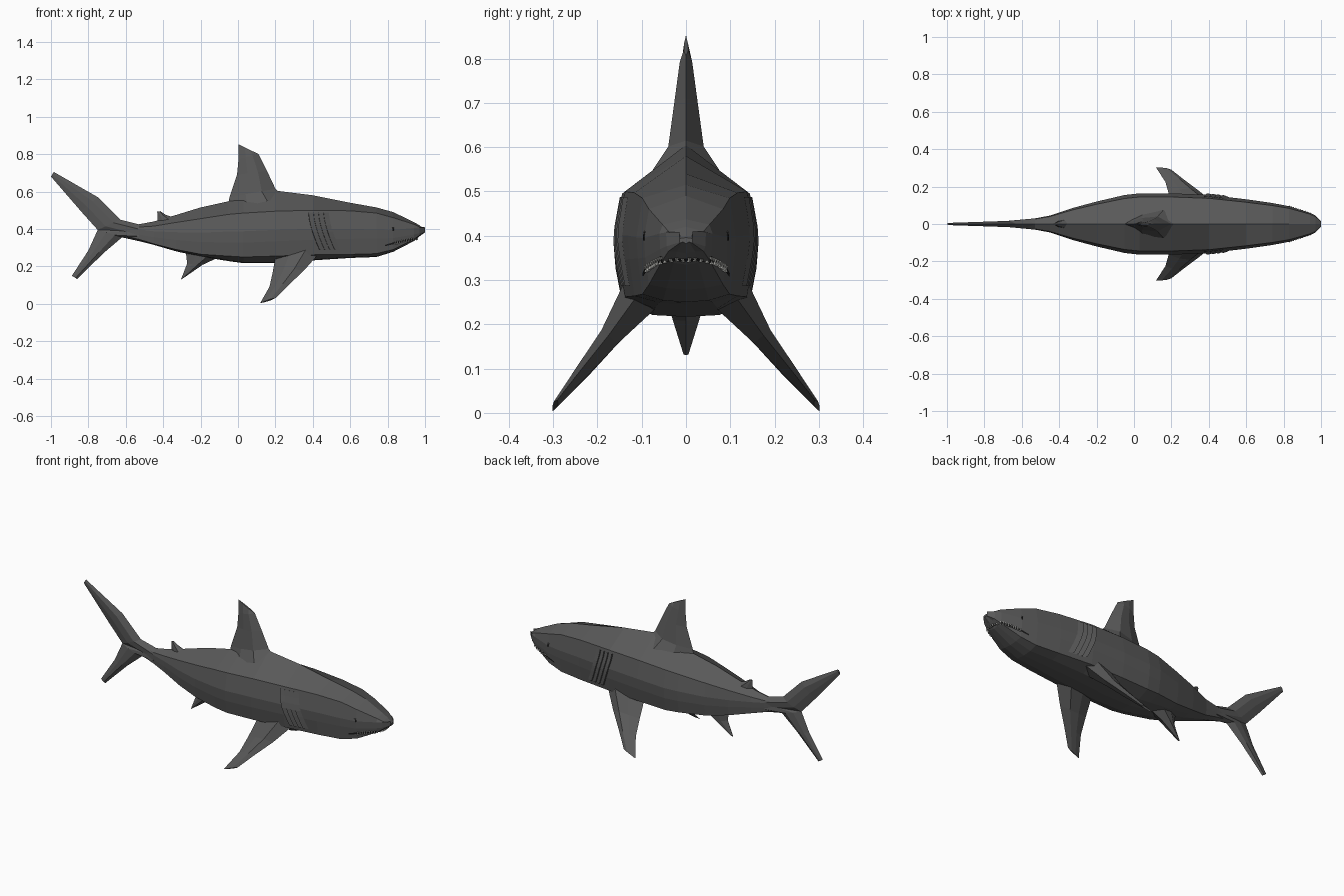
import bpy, bmesh
from mathutils import Vector
from mathutils.bvhtree import BVHTree

cube = bpy.data.objects.get("Cube")
if cube:
    bpy.data.objects.remove(cube)


def material(name, r, g, b):
    mat = bpy.data.materials.new(name)
    mat.use_nodes = True
    mat.diffuse_color = (r, g, b, 1)
    mat.node_tree.nodes["Principled BSDF"].inputs["Base Color"].default_value = (r, g, b, 1)
    return mat


skin = material("grey skin", 0.1, 0.1, 0.1)
dark = material("dark mouth", 0.01, 0.01, 0.01)
ivory = material("ivory teeth", 0.6, 0.6, 0.57)


def make_object(name, bm, mat):
    bmesh.ops.recalc_face_normals(bm, faces=bm.faces)
    mesh = bpy.data.meshes.new(name)
    bm.to_mesh(mesh)
    bm.free()
    mesh.materials.append(mat)
    obj = bpy.data.objects.new(name, mesh)
    bpy.context.collection.objects.link(obj)
    return obj


def loft(rings, closed=True):
    """Skin a list of equal-length point rings; closed rings get end caps."""
    bm = bmesh.new()
    rows = [[bm.verts.new(p) for p in ring] for ring in rings]
    count = len(rows[0])
    for a, b in zip(rows, rows[1:]):
        for i in range(count if closed else count - 1):
            j = (i + 1) % count
            bm.faces.new((a[i], a[j], b[j], b[i]))
    if closed:
        bm.faces.new(rows[0])
        bm.faces.new(rows[-1])
    return bm


# Body: x, top, shoulder height, half width, lower edge height, bottom
stations = [
    (1.0, .396, .394, .015, .384, .382),
    (.97, .42, .41, .045, .365, .36),
    (.94, .437, .425, .06, .345, .335),
    (.83, .49, .46, .095, .29, .278),
    (.74, .515, .485, .112, .268, .25),
    (.6, .54, .497, .132, .264, .245),
    (.4, .58, .5, .156, .262, .232),
    (.2, .605, .495, .164, .255, .217),
    (.03, .575, .485, .164, .25, .217),
    (-.05, .548, .478, .155, .255, .228),
    (-.2, .515, .455, .12, .265, .252),
    (-.33, .475, .435, .085, .29, .28),
    (-.45, .44, .415, .045, .32, .315),
    (-.53, .425, .41, .03, .345, .335),
    (-.64, .44, .42, .012, .37, .365),
]


def body_ring(x, top, shoulder, width, low, bottom):
    middle = (shoulder + low) / 2
    half = [(width * .88, shoulder), (width, middle + .02), (width * .97, middle - .04 * width / .16),
            (width * .88, low), (width * .46, bottom + .004)]
    left = [(x, y, z) for y, z in half]
    right = [(x, -y, z) for y, z in reversed(half)]
    return [(x, 0, top)] + left + [(x, 0, bottom)] + right


body = loft([body_ring(*s) for s in stations])
surface = BVHTree.FromBMesh(body)
make_object("body", body, skin)


# Fins: each section is leading point, trailing point, half thickness
def fin(name, sections, normal=(0, 1, 0)):
    rings = []
    for lead, trail, thick in sections:
        lead, trail = Vector(lead), Vector(trail)
        side = Vector(normal).normalized() * thick
        front, back = lead.lerp(trail, .3), lead.lerp(trail, .65)
        rings.append([lead, front + side, back + side * .8, trail, back - side * .8, front - side])
    return make_object(name, loft(rings), skin)


def upright(sections):
    return [((a, 0, b), (c, 0, d), t) for a, b, c, d, t in sections]


fin("dorsal_fin", upright([
    (.25, .57, -.06, .5, .075), (.2, .615, -.045, .57, .04),
    (.155, .71, -.005, .69, .026), (.11, .8, .003, .775, .014), (.1, .805, .003, .853, .005)]))
fin("second_dorsal_fin", upright([
    (-.34, .46, -.43, .42, .022), (-.385, .475, -.43, .465, .014), (-.415, .495, -.432, .492, .005)]))
fin("anal_fin", upright([
    (-.1, .25, -.28, .29, .045), (-.19, .208, -.272, .215, .03), (-.295, .135, -.305, .13, .006)]))
fin("upper_tail_lobe", upright([
    (-.53, .425, -.53, .34, .03), (-.63, .45, -.75, .395, .017),
    (-.75, .57, -.84, .495, .013), (-.985, .705, -1, .68, .006)]))
fin("lower_tail_lobe", upright([
    (-.53, .335, -.53, .42, .03), (-.62, .355, -.75, .395, .017),
    (-.72, .27, -.8, .285, .013), (-.86, .132, -.888, .15, .006)]))

# Pectoral fins and gill flaps, one set per side
for side, label in ((1, "left"), (-1, "right")):
    fin(label + "_pectoral_fin", [
        ((.43, side * .11, .265), (.2, side * .1, .25), .045),
        ((.35, side * .175, .175), (.185, side * .165, .165), .024),
        ((.27, side * .235, .1), (.168, side * .225, .09), .016),
        ((.2, side * .29, .03), (.118, side * .302, .003), .006)], (0, side * .8, .6))

    for flap in range(4):
        rows = []
        for step in range(7):
            fall = step / 6
            x = .375 + .027 * flap + .06 * fall ** 1.5
            z = .487 - .2 * fall
            row = []
            for shift, lift in ((.03, .001), (.002, .009), (0, -.004)):
                hit = surface.ray_cast(Vector((x + shift, side, z)), Vector((0, -side, 0)))[0]
                row.append(hit + Vector((0, side * lift, 0)))
            rows.append(row)
        make_object(f"{label}_gill_flap_{flap + 1}", loft(rows, closed=False), skin)

    # Eye: a thin slit plate with a brow above it
    for name, mat, x, z, length, height in (("eye", dark, .83, .397, .008, .016),
                                            ("brow", skin, .827, .408, .016, .005)):
        bm = bmesh.new()
        bmesh.ops.create_uvsphere(bm, u_segments=8, v_segments=6, radius=.5)
        hit = surface.ray_cast(Vector((x, side, z)), Vector((0, -side, 0)))[0]
        bmesh.ops.scale(bm, vec=(length, .006, height), verts=bm.verts)
        bmesh.ops.translate(bm, vec=hit, verts=bm.verts)
        make_object(f"{label}_{name}", bm, mat)

# Mouth: a dark band wrapped around the snout
half_path = [Vector(p) for p in ((.785, .09, .312), (.83, .082, .325), (.89, .068, .338),
                                 (.93, .052, .346), (.945, .025, .35))]
path = half_path + [Vector((.947, 0, .35))] + [Vector((p.x, -p.y, p.z)) for p in reversed(half_path)]


def on_skin(point, lift):
    hit, normal, *_ = surface.find_nearest(point)
    outward = Vector((point.x - .75, point.y * 2, 0)).normalized()
    return hit + outward * lift


band = []
for i, p in enumerate(path):
    gap = .004 + .004 * min(i, len(path) - 1 - i, 3) / 3
    band.append([on_skin(p + Vector((0, 0, dz)), .003) for dz in (gap, 0, -gap)])
make_object("mouth", loft(band, closed=False), dark)

# Teeth: two rows of small cones along the mouth
teeth = bmesh.new()
for a, b in zip(path[1:-1], path[2:-1]):
    number = max(2, round((b - a).length / .013))
    for k in range(number):
        spot = a.lerp(b, (k + .5) / number)
        for direction in (1, -1):
            base = on_skin(spot + Vector((0, 0, .006 * direction)), .005)
            made = bmesh.ops.create_cone(teeth, segments=4, radius1=.0045, radius2=.0008,
                                         depth=.009, cap_ends=True)["verts"]
            if direction > 0:
                bmesh.ops.scale(teeth, vec=(1, 1, -1), verts=made)
            bmesh.ops.translate(teeth, vec=base - Vector((0, 0, .003 * direction)), verts=made)
make_object("teeth", teeth, ivory)
